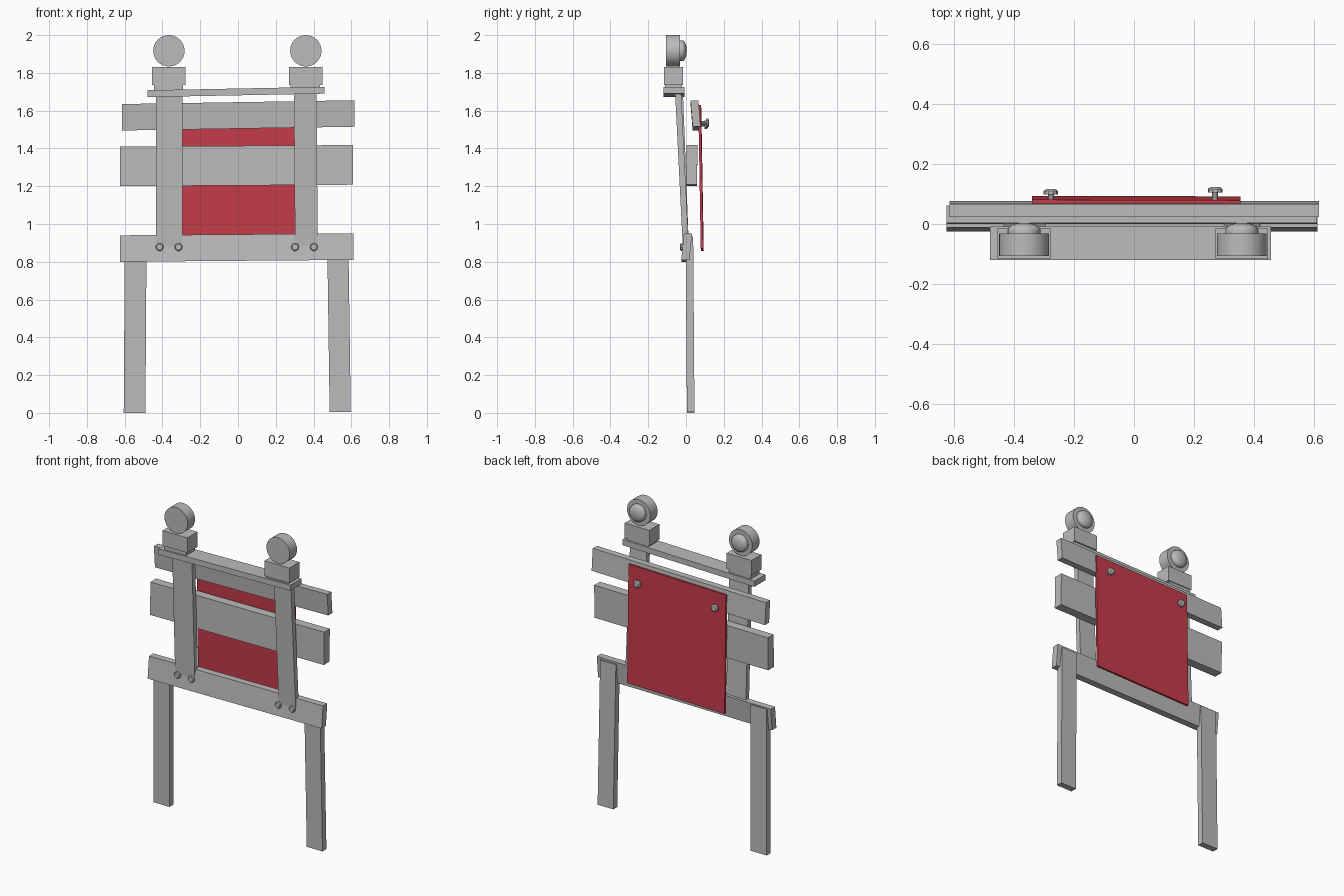
import bpy, bmesh, math
from mathutils import Matrix, Vector

if "Cube" in bpy.data.objects:
    bpy.data.objects.remove(bpy.data.objects["Cube"])


def material(name, rgb):
    m = bpy.data.materials.new(name)
    m.diffuse_color = (*rgb, 1)
    m.use_nodes = True
    m.node_tree.nodes["Principled BSDF"].inputs["Base Color"].default_value = m.diffuse_color
    return m


GREY = material("grey", (0.5, 0.5, 0.5))
RED = material("red", (0.57, 0.044, 0.07))


def finish(name, bm, mat):
    me = bpy.data.meshes.new(name)
    bmesh.ops.recalc_face_normals(bm, faces=bm.faces)
    bm.to_mesh(me)
    bm.free()
    me.materials.append(mat)
    ob = bpy.data.objects.new(name, me)
    bpy.context.collection.objects.link(ob)
    return ob


def board(name, x, y, z, rise=0, lean=0, skew=0, yaw=0, mat=GREY):
    """Box given by ranges at its left/bottom end; rise lifts the right end,
    lean and skew shift the top in y and x, yaw shifts the right end in y."""
    bm = bmesh.new()
    bmesh.ops.create_cube(bm, size=1)
    for v in bm.verts:
        right, top = v.co.x > 0, v.co.z > 0
        v.co = Vector((x[right] + skew * top,
                       y[v.co.y > 0] + lean * top + yaw * right,
                       z[top] + rise * right))
    return finish(name, bm, mat)


def lathe_y(name, x, z, profile, segments, smooth=False):
    """Turned part around a y-parallel axis; profile is (radius, y) pairs."""
    bm = bmesh.new()
    verts = [bm.verts.new((x + r, y, z)) for r, y in profile]
    edges = [bm.edges.new(p) for p in zip(verts, verts[1:])]
    bmesh.ops.spin(bm, geom=verts + edges, cent=(x, 0, z), axis=(0, 1, 0),
                   angle=2 * math.pi, steps=segments)
    bmesh.ops.remove_doubles(bm, verts=bm.verts, dist=1e-5)
    ob = finish(name, bm, GREY)
    if smooth:
        bpy.context.view_layer.objects.active = ob
        ob.select_set(True)
        bpy.ops.object.shade_smooth_by_angle(angle=math.radians(35))
        ob.select_set(False)
    return ob


# Legs
board("left_leg", (-0.605, -0.49), (0.005, 0.045), (0, 0.935), lean=-0.007, skew=0.006)
board("right_leg", (0.485, 0.597), (0.005, 0.045), (0.005, 0.935), lean=-0.007, skew=-0.013)

# Cross boards
board("bottom_rail", (-0.625, 0.612), (-0.025, 0.018), (0.80, 0.94), rise=0.01, lean=0.014)
board("middle_plank", (-0.625, 0.61), (0.0, 0.058), (1.20, 1.41), rise=0.008, lean=0.003)
board("top_plank", (-0.615, 0.617), (0.035, 0.077), (1.495, 1.635), rise=0.02, lean=-0.011)

# Leaning uprights
board("left_post", (-0.435, -0.295), (-0.016, 0.016), (0.86, 1.69), lean=-0.032)
board("right_post", (0.302, 0.422), (-0.016, 0.016), (0.86, 1.70), lean=-0.042, skew=-0.006)

# Cap board
board("cap_board", (-0.48, 0.457), (-0.12, -0.008), (1.672, 1.708), rise=0.018)

# Lamps: foot plate, block, round housing with domed lens on the back
for side, x in (("left", -0.366), ("right", 0.359)):
    board(side + "_lamp_foot", (x - 0.08, x + 0.075), (-0.11, -0.02), (1.70, 1.74))
    board(side + "_lamp_block", (x - 0.088, x + 0.088), (-0.117, -0.015), (1.735, 1.832))
    lathe_y(side + "_lamp_housing", x, 1.917,
            [(0, -0.106), (0.083, -0.106), (0.083, -0.032), (0, -0.032)], 32, True)
    dome = [(0.055 * math.cos(a), -0.02 + 0.024 * math.sin(a))
            for a in (i * math.pi / 12 for i in range(7))]
    lathe_y(side + "_lamp_lens", x, 1.917, [(0.055, -0.034)] + dome, 24, True)

# Bolts on the rail front
for i, x in enumerate((-0.415, -0.315, 0.302, 0.402)):
    lathe_y(f"rail_bolt_{i + 1}", x, 0.878,
            [(0, -0.031), (0.016, -0.031), (0.021, -0.026), (0.021, -0.01), (0, -0.01)], 10)

# Notice panel and its two nails
board("notice_panel", (-0.34, 0.354), (0.08, 0.094), (0.857, 1.615),
      rise=0.014, lean=-0.013, yaw=-0.002, mat=RED)
for side, x, z, y in (("left", -0.277, 1.525, 0.098), ("right", 0.27, 1.535, 0.105)):
    lathe_y(side + "_nail", x, z, [(0, 0.07), (0.01, 0.07), (0.01, y), (0.024, y),
                                   (0.024, y + 0.012), (0.016, y + 0.018), (0, y + 0.018)], 10)
